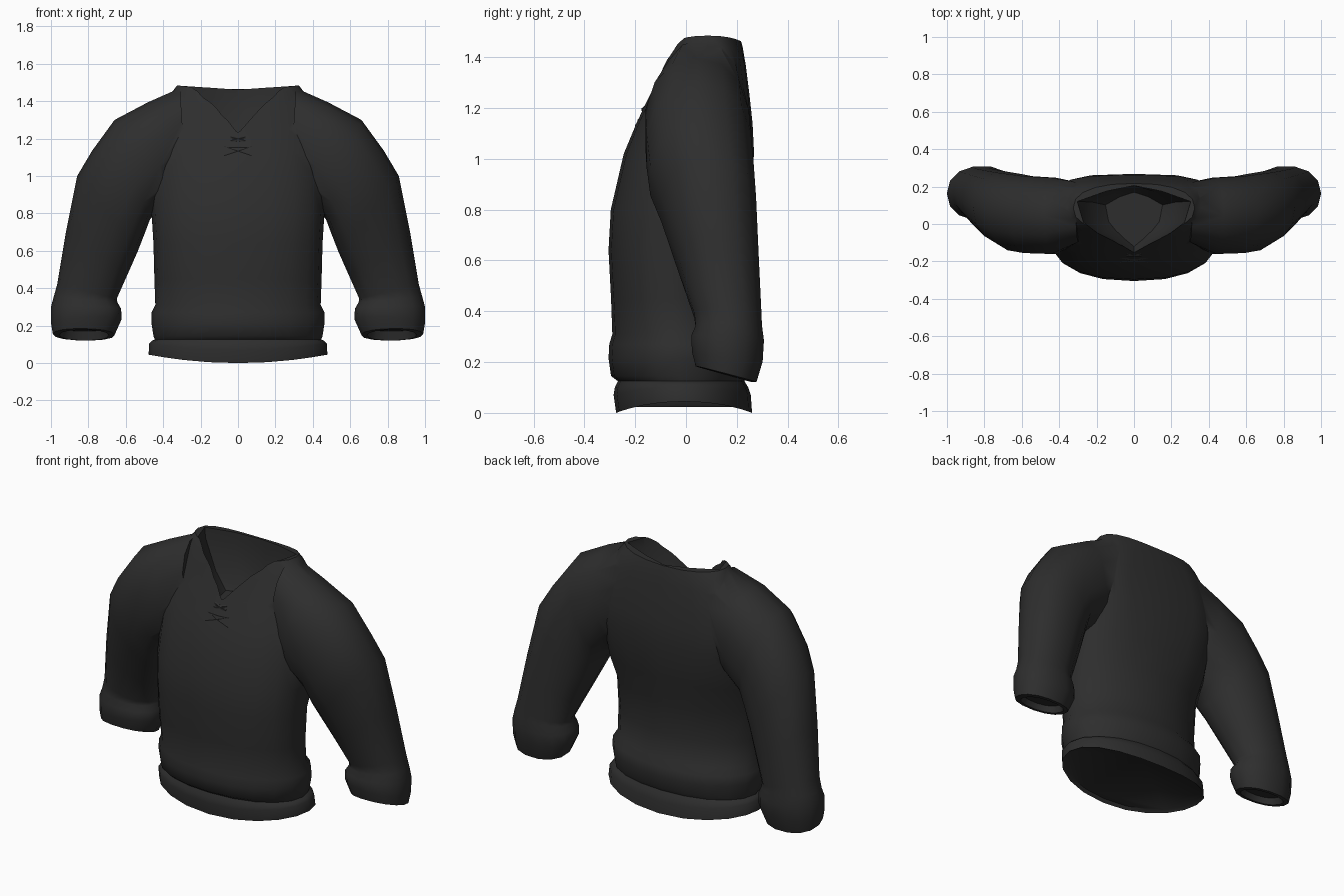
import bpy, bmesh, math
from mathutils import Vector

if "Cube" in bpy.data.objects:
    bpy.data.objects.remove(bpy.data.objects["Cube"])

cloth = bpy.data.materials.new("charcoal_cloth")
cloth.diffuse_color = (0.027, 0.027, 0.027, 1)
cloth.use_nodes = True
cloth.node_tree.nodes["Principled BSDF"].inputs["Base Color"].default_value = cloth.diffuse_color


def make_loft(name, rings):
    """Closed skin through equal-sized rings of points."""
    bm = bmesh.new()
    loops = [[bm.verts.new(p) for p in r] for r in rings]
    n = len(loops[0])
    for a, b in zip(loops, loops[1:]):
        for i in range(n):
            j = (i + 1) % n
            bm.faces.new((a[i], a[j], b[j], b[i]))
    bm.faces.new(loops[0])
    bm.faces.new(loops[-1])
    bmesh.ops.recalc_face_normals(bm, faces=bm.faces)
    me = bpy.data.meshes.new(name)
    bm.to_mesh(me)
    bm.free()
    me.materials.append(cloth)
    ob = bpy.data.objects.new(name, me)
    bpy.context.collection.objects.link(ob)
    return ob


def power(v, e):
    return math.copysign(abs(v) ** e, v)


def body_ring(z, hw, yf, yb, ef, eb, lift=0.0, n=20):
    """Rounded section; ef / eb set how boxy front and back are, lift raises the sides."""
    pts = []
    for i in range(n):
        t = 2 * math.pi * i / n
        e = eb if math.sin(t) > 0 else ef
        cx, cy = power(math.cos(t), e), power(math.sin(t), e)
        pts.append((hw * cx, (yf + yb) / 2 + (yb - yf) / 2 * cy, z + lift * cx * cx))
    return pts


def sleeve_ring(side, xo, zo, xi, zi, yf, yb, tilt=0.0, n=14):
    """Oval between an outer and an inner point; tilt raises the front."""
    pts = []
    for i in range(n):
        t = 2 * math.pi * i / n
        c, s = power(math.cos(t), 0.9), power(math.sin(t), 0.9)
        pts.append((side * ((xo + xi) / 2 + (xo - xi) / 2 * c),
                    (yf + yb) / 2 + (yb - yf) / 2 * s,
                    (zo + zi) / 2 + (zo - zi) / 2 * c - tilt * s))
    return pts


def boolean(target, tool, op):
    m = target.modifiers.new(op, "BOOLEAN")
    m.object, m.operation, m.solver = tool, op, "EXACT"
    bpy.context.view_layer.objects.active = target
    bpy.ops.object.modifier_apply(modifier=m.name)
    bpy.data.objects.remove(tool)


# Body: underside, flared hem, rolled waistband, chest, shoulders
body = make_loft("pullover", [body_ring(*r) for r in (
    (0.02, 0.46, -0.262, 0.245, 0.95, 0.95, 0.035),
    (0.0, 0.478, -0.275, 0.26, 0.95, 0.95, 0.045),
    (0.07, 0.475, -0.285, 0.255, 0.95, 0.95, 0.035),
    (0.10, 0.46, -0.28, 0.245, 0.95, 0.95, 0.02),
    (0.125, 0.445, -0.268, 0.23, 0.95, 0.95),
    (0.145, 0.452, -0.295, 0.24, 0.95, 0.95),
    (0.215, 0.463, -0.305, 0.25, 0.95, 0.95),
    (0.27, 0.462, -0.302, 0.245, 0.95, 0.95),
    (0.31, 0.442, -0.29, 0.22, 0.92, 1.0),
    (0.45, 0.447, -0.295, 0.20, 0.88, 1.0),
    (0.64, 0.452, -0.305, 0.21, 0.85, 0.95),
    (0.80, 0.462, -0.296, 0.245, 0.82, 0.75),
    (1.02, 0.465, -0.245, 0.268, 0.85, 0.6),
    (1.14, 0.45, -0.195, 0.262, 0.85, 0.55),
    (1.25, 0.425, -0.143, 0.25, 0.85, 0.55),
    (1.37, 0.39, -0.09, 0.235, 0.85, 0.6),
    (1.44, 0.36, -0.06, 0.223, 0.85, 0.75),
    (1.462, 0.325, -0.045, 0.217, 0.85, 0.85, 0.023),
)])

# Sleeves with rolled cuffs and hollow ends
sleeve_profile = (
    (0.31, 1.47, 0.28, 1.00, -0.10, 0.225),
    (0.48, 1.395, 0.38, 0.85, -0.165, 0.252),
    (0.66, 1.30, 0.47, 0.77, -0.16, 0.26),
    (0.78, 1.135, 0.50, 0.69, -0.145, 0.272),
    (0.86, 1.00, 0.535, 0.60, -0.10, 0.28),
    (0.92, 0.70, 0.59, 0.475, -0.035, 0.29),
    (0.967, 0.42, 0.648, 0.345, 0.03, 0.30),
    (0.985, 0.355, 0.645, 0.325, 0.035, 0.302),
    (1.0, 0.30, 0.625, 0.29, 0.018, 0.31, 0.01),
    (1.0, 0.215, 0.622, 0.235, 0.02, 0.305, 0.02),
    (0.99, 0.155, 0.66, 0.15, 0.035, 0.28, 0.032),
    (0.955, 0.15, 0.69, 0.148, 0.06, 0.26, 0.028),
    (0.94, 0.19, 0.70, 0.19, 0.075, 0.25, 0.02),
)
for side in (-1, 1):
    sleeve = make_loft("sleeve", [sleeve_ring(side, *r) for r in sleeve_profile])
    boolean(body, sleeve, "UNION")

# V neck: funnel-shaped hollow cut down into the collar
half = [(0.0, -0.158), (0.1, -0.107), (0.2, -0.047), (0.272, 0.01), (0.305, 0.12), (0.15, 0.175)]
outline = half + [(0.0, 0.205)] + [(-x, y) for x, y in reversed(half[1:])]
neck = make_loft("neck_cutter", [
    [(x * k, 0.03 + (y - 0.03) * ky, z) for x, y in outline]
    for z, k, ky in ((1.15, 0.5, 0.8), (1.24, 0.75, 0.98), (1.42, 0.98, 1.0), (1.6, 1.02, 1.0))])
boolean(body, neck, "DIFFERENCE")


# Crossed lacing lying on the sloping chest below the V
def lace(x0, z0, x1, z1):
    def on_chest(x, z):
        return Vector((x, -0.19 + (z - 1.14) * 0.45 + abs(x) * 0.12, z))
    a, b = on_chest(x0, z0), on_chest(x1, z1)
    d = (b - a).normalized()
    out = Vector((0, -0.9, 0.42))
    up = d.cross(out).normalized() * 0.009
    out = out * 0.009
    return make_loft("lace", [[p + up + out * 0.5, p + out, p - up + out * 0.5,
                               p - up - out, p + up - out]
                              for p in (a, (a + b) / 2 + Vector((0, -0.006, 0)), b)])


laces = []
for s in (-1, 1):
    laces.append(lace(-0.075 * s, 1.105, 0.075 * s, 1.155))
    laces.append(lace(-0.04 * s, 1.185, 0.04 * s, 1.205))
laces.append(lace(-0.07, 1.15, 0.07, 1.15))

# Smooth cloth with crisp rims
bpy.ops.object.select_all(action="DESELECT")
for ob in [body] + laces:
    ob.select_set(True)
bpy.context.view_layer.objects.active = body
bpy.ops.object.shade_smooth_by_angle(angle=math.radians(50))
